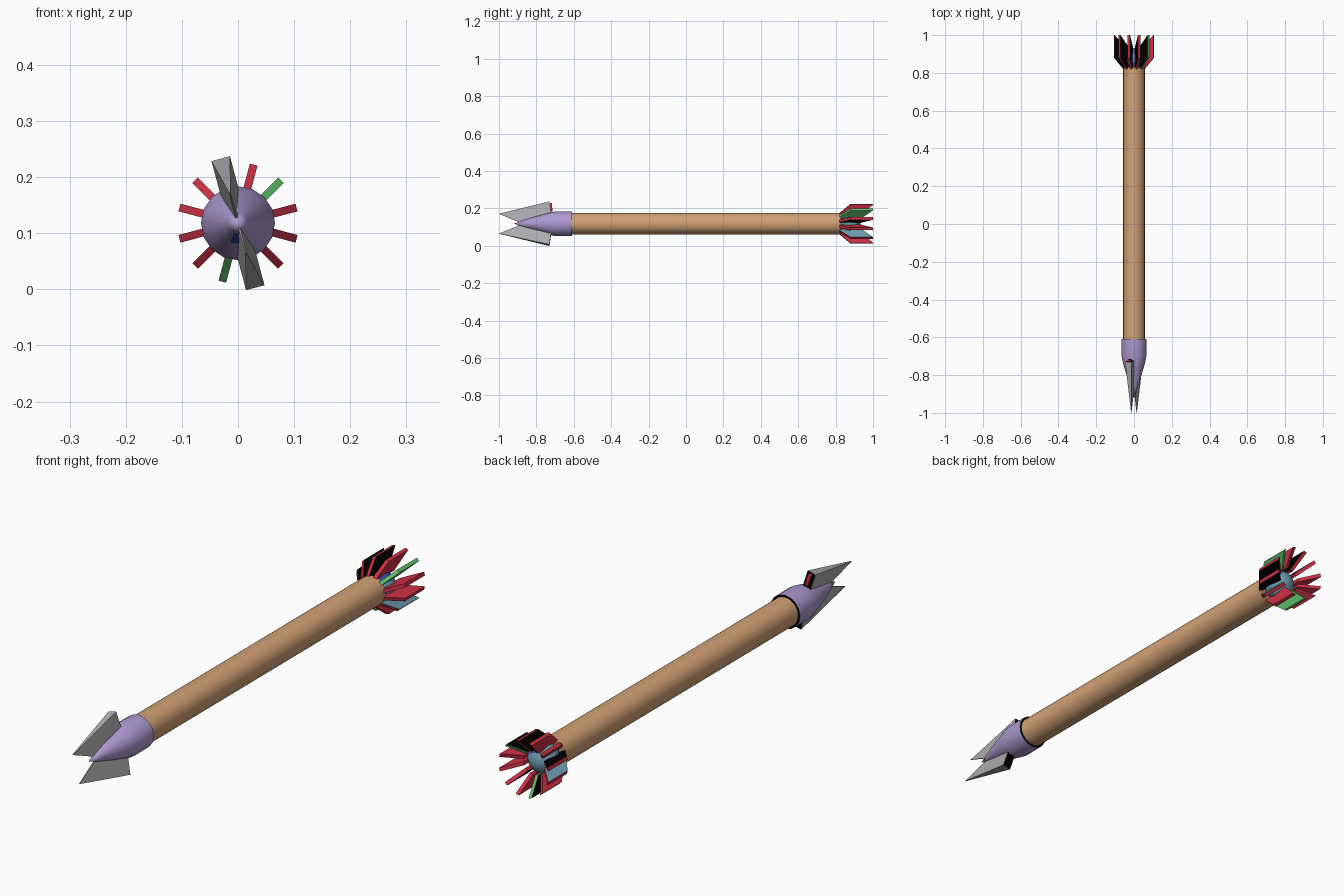
import bpy, bmesh, math
from mathutils import Vector

if "Cube" in bpy.data.objects:
    bpy.data.objects.remove(bpy.data.objects["Cube"], do_unlink=True)

AXIS_Z = 0.118
COLOURS = {
    "tan": (0.65, 0.36, 0.18), "purple": (0.42, 0.32, 0.64), "grey": (0.42, 0.42, 0.43),
    "red": (0.60, 0.03, 0.06), "green": (0.12, 0.55, 0.15), "teal": (0.15, 0.33, 0.43),
    "blue": (0.04, 0.07, 0.38), "black": (0.0, 0.0, 0.0),
}
NAMES = list(COLOURS)
MATS = []
for name, rgb in COLOURS.items():
    m = bpy.data.materials.new(name)
    m.use_nodes = True
    m.diffuse_color = (*rgb, 1)
    bsdf = m.node_tree.nodes["Principled BSDF"]
    bsdf.inputs["Base Color"].default_value = (*rgb, 1)
    bsdf.inputs["Roughness"].default_value = 0.6
    MATS.append(m)


def finish(name, bm, rule, smooth=False):
    """Turn a bmesh into an object, colouring each face by the rule."""
    bmesh.ops.recalc_face_normals(bm, faces=bm.faces)
    bm.normal_update()
    me = bpy.data.meshes.new(name)
    ob = bpy.data.objects.new(name, me)
    bpy.context.collection.objects.link(ob)
    used = []
    for f in bm.faces:
        colour = rule(f)
        if colour not in used:
            used.append(colour)
        f.material_index = used.index(colour)
    for colour in used:
        me.materials.append(MATS[NAMES.index(colour)])
    bm.to_mesh(me)
    bm.free()
    if smooth:
        bpy.ops.object.select_all(action="DESELECT")
        ob.select_set(True)
        bpy.context.view_layer.objects.active = ob
        bpy.ops.object.shade_smooth_by_angle(angle=math.radians(40))
    return ob


def lathe(name, profile, sides, rule):
    """Spin (y, radius) points about the long axis."""
    bm = bmesh.new()
    verts = [bm.verts.new((r, y, AXIS_Z)) for y, r in profile]
    edges = [bm.edges.new(pair) for pair in zip(verts, verts[1:])]
    bmesh.ops.spin(bm, geom=verts + edges, cent=(0, 0, AXIS_Z), axis=(0, 1, 0),
                   angle=math.tau, steps=sides, use_merge=True)
    bmesh.ops.remove_doubles(bm, verts=bm.verts, dist=0.0005)
    return finish(name, bm, rule, smooth=True)


def plate(name, outline, degrees, rule):
    """Solid radial plate from (y, radius, half thickness) corners."""
    a = math.radians(degrees)
    out = Vector((math.cos(a), 0, math.sin(a)))
    side = Vector((-math.sin(a), 0, math.cos(a)))
    bm = bmesh.new()
    rings = [[bm.verts.new(Vector((0, y, AXIS_Z)) + out * r + side * h * s)
              for y, r, h in outline] for s in (1, -1)]
    bm.faces.new(rings[0])
    bm.faces.new(rings[1][::-1])
    n = len(outline)
    for i in range(n):
        j = (i + 1) % n
        bm.faces.new((rings[0][i], rings[1][i], rings[1][j], rings[0][j]))
    return finish(name, bm, lambda f: rule(f, f.normal.dot(side)))


# Wooden shaft
lathe("shaft", [(-0.64, 0), (-0.64, 0.057), (0.83, 0.057), (0.83, 0)], 24, lambda f: "tan")


# Socket and pointed core of the head
def socket_rule(f):
    c = f.calc_center_median()
    if f.normal.y > 0.8:
        return "black"
    if -0.85 < c.y < -0.72 and c.z < AXIS_Z and abs(c.x) < 0.008:
        return "blue"
    return "purple"


lathe("head_socket", [(-0.61, 0.055), (-0.61, 0.065), (-0.70, 0.066), (-0.74, 0.057),
                      (-0.81, 0.037), (-0.87, 0.018), (-0.92, 0)], 16, socket_rule)


# Two wedge blades on the head
def blade_rule(f, across):
    return "black" if f.normal.y > 0.8 else "grey"


BLADE = [(-1.0, 0.055, 0.001), (-0.73, 0.119, 0.017), (-0.72, 0.045, 0.017), (-0.87, 0.0, 0.002)]
for label, angle in (("upper", 105), ("lower", 285)):
    plate(label + "_blade", BLADE, angle, blade_rule)

# Red strip on the back of the upper blade
plate("blade_back_strip", [(-0.728, 0.114, 0.006), (-0.717, 0.112, 0.006),
                           (-0.714, 0.07, 0.006), (-0.722, 0.07, 0.006)], 105,
      lambda f, across: "red")

# Rounded end cap
R = 0.058
cap = [(0.875 - R * math.cos(math.pi * i / 10), R * math.sin(math.pi * i / 10)) for i in range(11)]
lathe("end_cap", cap, 20,
      lambda f: "blue" if f.normal.z > 0.5 and f.normal.x > 0 else "teal")

# Ring of twelve slanted fins: colours of the two sides, then the edges
FIN = [(0.81, 0.048, 0.007), (0.88, 0.108, 0.007), (1.0, 0.108, 0.007), (0.935, 0.045, 0.007)]
FIN_COLOURS = """red black red, black green green, black red red, red black red,
red black red, red black red, red teal red, red red red,
green black green, red red red, teal black red, red black red"""


def fin_rule(first, second, edge):
    return lambda f, across: first if across > 0.5 else second if across < -0.5 else edge


for k, colours in enumerate(FIN_COLOURS.split(",")):
    plate("fin_%d" % (k + 1), FIN, 15 + 30 * k, fin_rule(*colours.split()))
